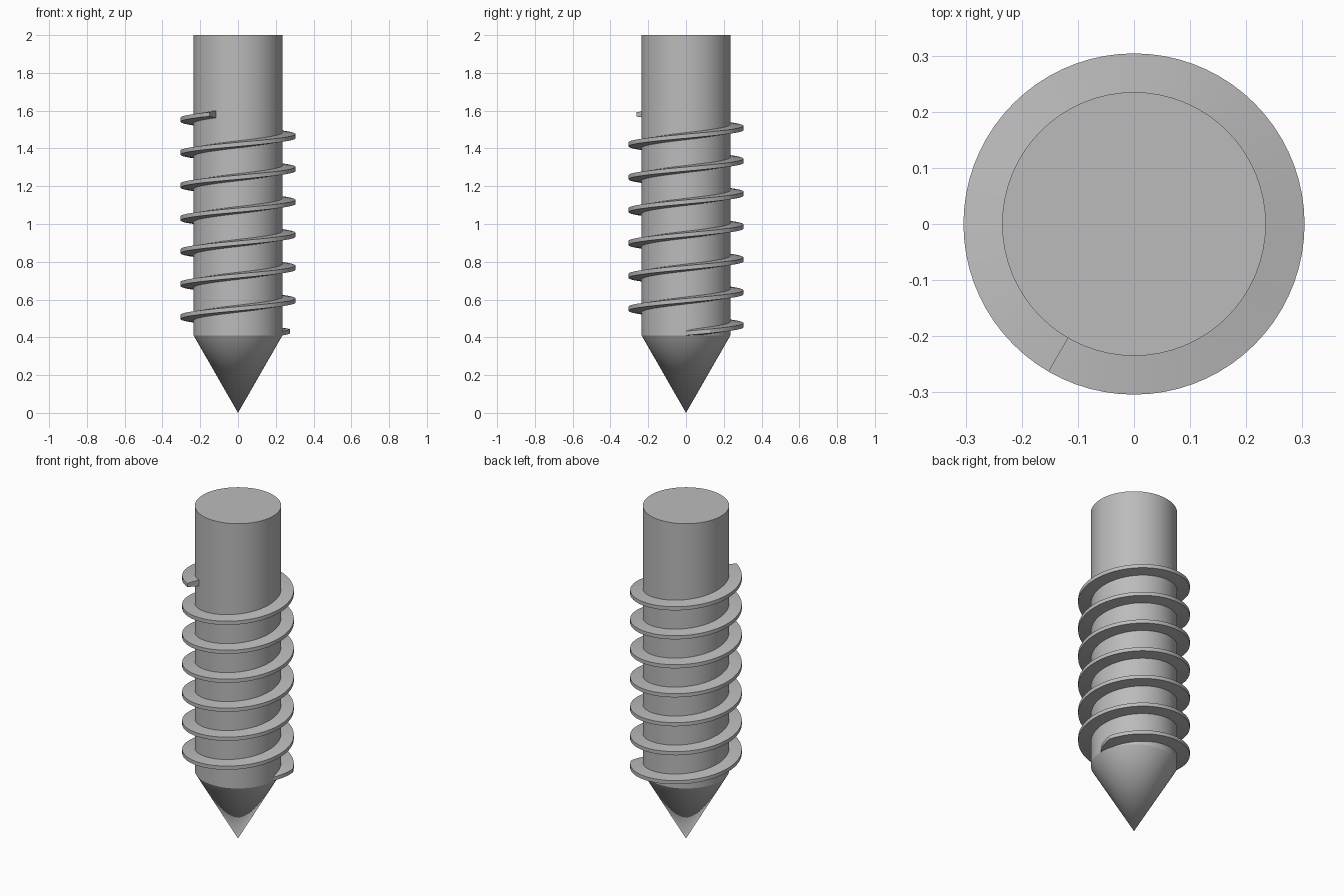
import bpy
import bmesh
from math import cos, sin, pi, radians

SEGMENTS = 64
CORE = 0.235      # shaft radius
OUTER = 0.304     # thread crest radius
SHOULDER = 0.41   # height where the point meets the shaft
PITCH = 0.174

if "Cube" in bpy.data.objects:
    bpy.data.objects.remove(bpy.data.objects["Cube"])

steel = bpy.data.materials.new("grey steel")
steel.use_nodes = True
grey = (0.5, 0.5, 0.5, 1)
steel.diffuse_color = grey
steel.node_tree.nodes["Principled BSDF"].inputs["Base Color"].default_value = grey


def finish(name, bm):
    bmesh.ops.recalc_face_normals(bm, faces=bm.faces)
    mesh = bpy.data.meshes.new(name)
    bm.to_mesh(mesh)
    bm.free()
    mesh.materials.append(steel)
    obj = bpy.data.objects.new(name, mesh)
    bpy.context.collection.objects.link(obj)
    bpy.ops.object.select_all(action="DESELECT")
    obj.select_set(True)
    bpy.context.view_layer.objects.active = obj
    bpy.ops.object.shade_smooth_by_angle(angle=radians(25))


def bridge(bm, a, b):
    for i in range(len(a)):
        j = (i + 1) % len(a)
        bm.faces.new((a[i], a[j], b[j], b[i]))


# Shaft and conical point in one closed body
bm = bmesh.new()
rings = [[bm.verts.new((CORE * cos(2 * pi * i / SEGMENTS), CORE * sin(2 * pi * i / SEGMENTS), z))
          for i in range(SEGMENTS)] for z in (SHOULDER, 2)]
bridge(bm, *rings)
bm.faces.new(rings[1])
tip = bm.verts.new((0, 0, 0))
for i in range(SEGMENTS):
    bm.faces.new((tip, rings[0][(i + 1) % SEGMENTS], rings[0][i]))
finish("shaft_and_point", bm)

# Helical thread: tapered section swept upwards, growing out of the shaft at its start
bm = bmesh.new()
sections = []
end_degrees = 6 * 360 + 240
for degrees in range(0, end_degrees + 1, 5):
    a = radians(degrees)
    z = 0.421 + PITCH * degrees / 360
    crest = CORE + (OUTER - CORE) * min(1, 0.02 + degrees / 25)
    root = CORE - 0.01
    profile = ((root, -0.02), (crest, -0.011), (crest, 0.011), (root, 0.02))
    sections.append([bm.verts.new((r * cos(a), r * sin(a), max(SHOULDER, z + h)))
                     for r, h in profile])
for low, high in zip(sections, sections[1:]):
    bridge(bm, low, high)
bm.faces.new(sections[0])
bm.faces.new(sections[-1])
finish("helical_thread", bm)
